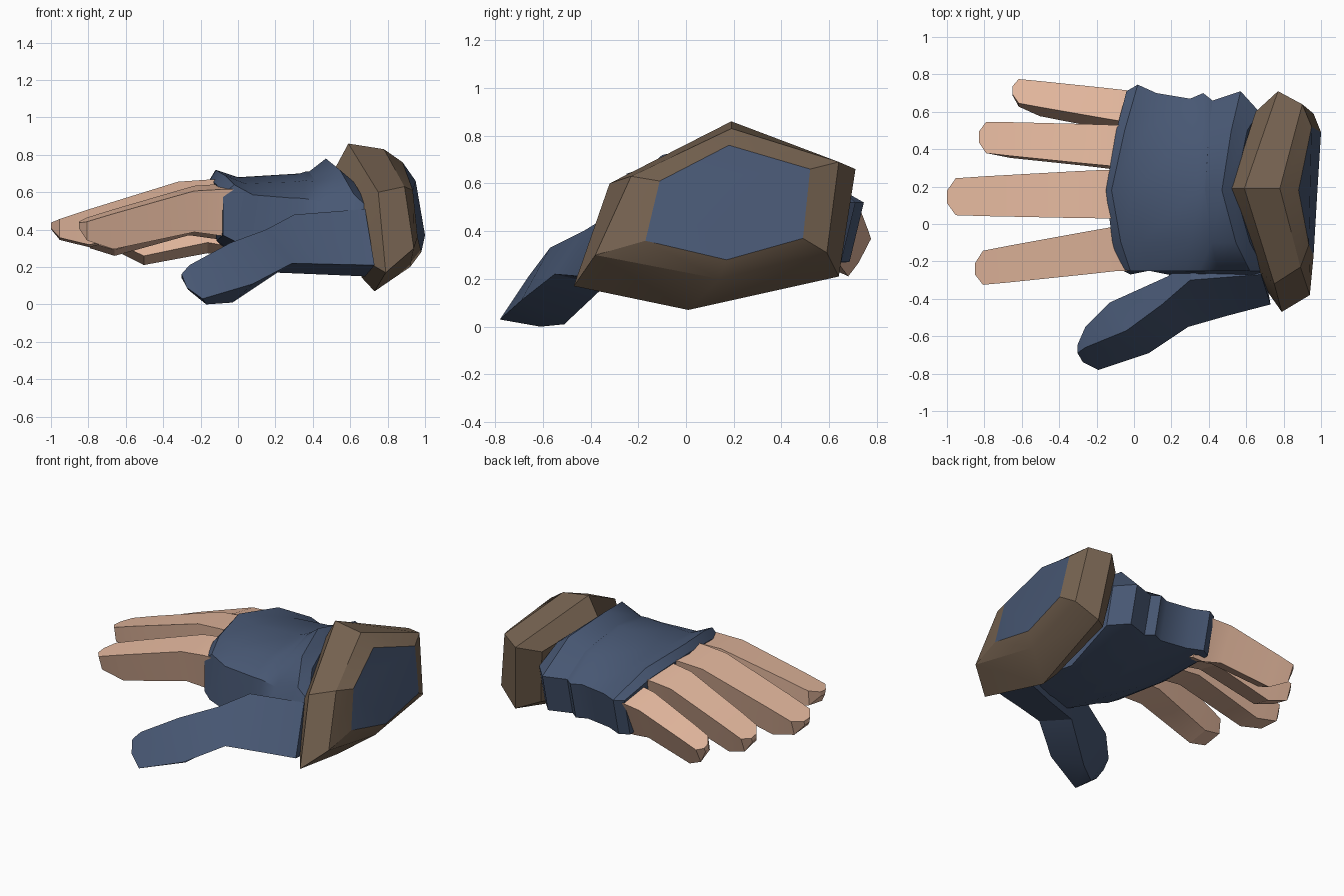
import bpy, bmesh, math
from mathutils import Vector

if "Cube" in bpy.data.objects:
    bpy.data.objects.remove(bpy.data.objects["Cube"])


def material(name, rgb):
    m = bpy.data.materials.new(name)
    m.diffuse_color = (*rgb, 1)
    m.use_nodes = True
    m.node_tree.nodes["Principled BSDF"].inputs["Base Color"].default_value = m.diffuse_color
    return m


BLUE = material("blue cloth", (0.064, 0.096, 0.172))
BROWN = material("brown leather", (0.178, 0.122, 0.080))
SKIN = material("skin", (0.76, 0.47, 0.335))


def loft(name, rings, mats, angle, end_material=0):
    """Skin a list of equal-length point rings and close both ends."""
    bm = bmesh.new()
    rows = [[bm.verts.new(p) for p in ring] for ring in rings]
    n = len(rows[0])
    for a, b in zip(rows, rows[1:]):
        for i in range(n):
            j = (i + 1) % n
            bm.faces.new((a[i], a[j], b[j], b[i]))
    bm.faces.new(rows[0])
    bm.faces.new(rows[-1]).material_index = end_material
    bmesh.ops.recalc_face_normals(bm, faces=bm.faces)
    me = bpy.data.meshes.new(name)
    bm.to_mesh(me)
    bm.free()
    for m in mats:
        me.materials.append(m)
    ob = bpy.data.objects.new(name, me)
    bpy.context.collection.objects.link(ob)
    bpy.ops.object.select_all(action='DESELECT')
    ob.select_set(True)
    bpy.context.view_layer.objects.active = ob
    bpy.ops.object.shade_smooth_by_angle(angle=math.radians(angle))


# Flared cuff: hexagonal wrist end, rim, front edge and blue end panel
wrist = [(.52, .19, .73), (.65, .60, .62), (.70, .54, .25), (.66, .05, .145), (.72, -.37, .21), (.67, -.25, .53)]
rim = [(.59, .19, .86), (.77, .71, .66), (.82, .64, .21), (.73, .01, .07), (.79, -.47, .17), (.75, -.32, .60)]
edge = [(.78, .19, .83), (.90, .64, .69), (.96, .59, .31), (.92, .14, .20), (.94, -.38, .30), (.89, -.23, .63)]
panel = [(.88, .18, .76), (.95, .52, .66), (1.0, .49, .37), (.98, .17, .28), (.96, -.17, .36), (.935, -.11, .61)]
loft("cuff", [wrist, rim, edge, panel], [BROWN, BLUE], 25, end_material=1)


# Hand of the glove: one arched section repeated through the lip, palm and wrist folds
def hand_section(x_top, x_back, x_front, z_top, y_back, y_front, z_low):
    mid = (x_top + x_back) / 2
    return [(x_front, y_front, z_low),
            (x_front, max(y_front, -.25), z_top - .08 - .18 * max(0, x_front)),
            ((x_top + x_front) / 2, -.10, z_top - .03 - .05 * max(0, x_front)),
            (x_top, .18, z_top),
            (mid, .50, z_top - .06),
            (x_back, y_back, .52),
            (x_back, y_back - .06, .27),
            ((x_top + x_front) / 2, .15, max(z_low - .03, .15))]


loft("glove_hand", [hand_section(*s) for s in (
    (-.15, -.04, -.08, .67, .71, -.24, .37),
    (-.12, .02, -.02, .72, .745, -.27, .34),
    (.00, .12, .08, .68, .70, -.25, .29),
    (.33, .30, .28, .70, .67, -.29, .20),
    (.36, .37, .35, .71, .70, -.31, .20),
    (.38, .42, .45, .71, .66, -.33, .20),
    (.47, .57, .62, .78, .71, -.37, .20),
    (.54, .67, .70, .72, .60, -.36, .21))], [BLUE], 33)

# Gloved thumb running into the heel; each ring is ridge, front low, underside, inner side
thumb = [
    [(-.26, -.66, .21), (-.19, -.78, .03), (-.17, -.61, .00), (-.26, -.55, .16)],
    [(-.04, -.57, .33), (.08, -.69, .11), (-.03, -.51, .01), (-.13, -.42, .23)],
    [(.15, -.43, .40), (.29, -.55, .22), (.21, -.34, .17), (.18, -.28, .33)],
    [(.30, -.30, .48), (.50, -.49, .215), (.45, -.25, .16), (.32, -.18, .38)],
    [(.68, -.27, .51), (.73, -.43, .21), (.68, -.15, .15), (.60, -.12, .38)]]
tip = [Vector(p).lerp((-.33, -.71, .13), .6) for p in thumb[0]]
loft("thumb", [tip] + thumb, [BLUE], 28)

# Fingers share one taper: (position along, width factor, drop of the top, thickness)
TAPER = ((-.1, 1, 0, .25), (0, 1, 0, .25), (.20, .96, .05, .22),
         (.76, .82, .70, .19), (.945, .76, .93, .10), (1, .25, 1, .03))


def finger(name, base, end, half, roll):
    """Tapered box between two top-centre points, tilted sideways by roll."""
    rings = []
    for t, width, drop, thick in TAPER:
        p = Vector(base).lerp(end, t) if t >= 0 else Vector(base) + Vector((.08, 0, 0))
        w = half * width
        top = base[2] + (end[2] - base[2]) * drop
        rings.append([(p.x, p.y + s * w * f + roll * d, top - d + s * roll * w)
                      for s, f, d in ((-1, 1, 0), (1, 1, 0), (1, .74, thick), (-1, .74, thick))])
    loft(name, rings, [SKIN], 20)


finger("index_finger", (-.08, -.13, .63), (-.85, -.24, .44), .12, .12)
finger("middle_finger", (-.15, .16, .66), (-1.0, .145, .435), .13, -.06)
finger("ring_finger", (-.12, .42, .62), (-.83, .465, .40), .11, -.18)
finger("little_finger", (-.04, .63, .53), (-.65, .715, .38), .085, -.35)
